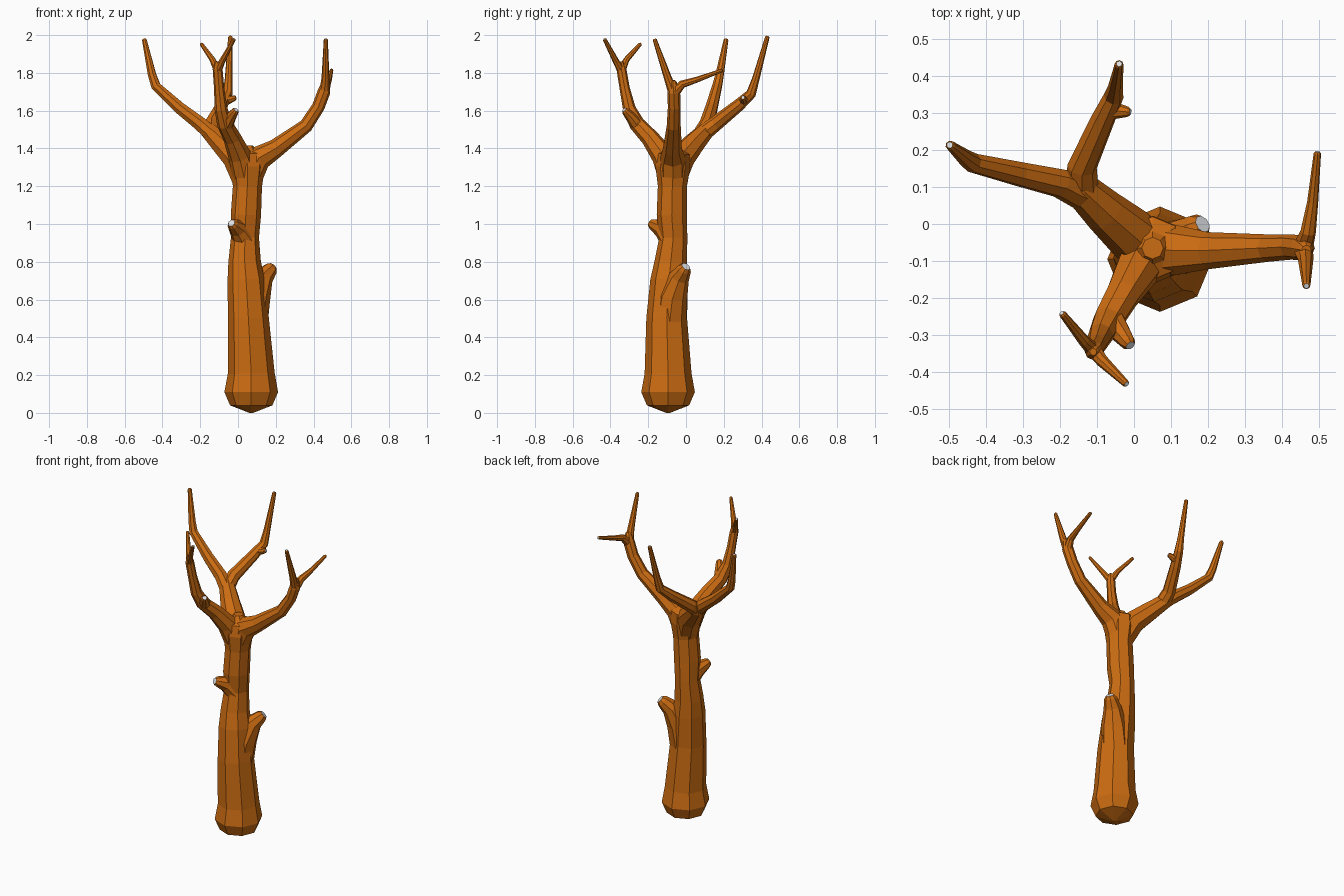
import bpy, bmesh, math
from mathutils import Vector


def material(name, color):
    m = bpy.data.materials.new(name)
    m.diffuse_color = color
    return m


BARK = material("bark", (0.60, 0.15, 0.006, 1))
CUT = material("cut_wood", (0.75, 0.77, 0.80, 1))


def limb(name, path, sides=8, cut_tip=True):
    """Faceted tapering tube through (x, y, z, radius) points with a bevelled tip."""
    pts = [Vector(p[:3]) for p in path]
    radii = [p[3] for p in path]
    # short bevel ring at the tip
    end = (pts[-1] - pts[-2]).normalized()
    r = radii[-1]
    pts.append(pts[-1].copy())
    pts[-2] = pts[-1] - end * r * 0.5
    radii.append(r * 0.65)

    bm = bmesh.new()
    rings, side, previous = [], None, None
    for i, p in enumerate(pts):
        a = (p - pts[i - 1]).normalized() if i else Vector()
        b = (pts[i + 1] - p).normalized() if i < len(pts) - 1 else Vector()
        t = (a + b).normalized()
        if side is None:
            ref = Vector((1, 0, 0)) if abs(t.x) < 0.8 else Vector((0, 1, 0))
            side = (ref - t * ref.dot(t)).normalized()
        else:
            side = previous.rotation_difference(t) @ side
            side = (side - t * side.dot(t)).normalized()
        previous = t
        up = t.cross(side)
        rings.append([bm.verts.new(p + radii[i] * (side * math.cos(k * math.tau / sides)
                                                   + up * math.sin(k * math.tau / sides)))
                      for k in range(sides)])
    for lo, hi in zip(rings, rings[1:]):
        for k in range(sides):
            n = (k + 1) % sides
            bm.faces.new((lo[k], lo[n], hi[n], hi[k]))
    bm.faces.new(rings[0][::-1])
    top = bm.faces.new(rings[-1])
    if cut_tip:
        top.material_index = 1
    bmesh.ops.recalc_face_normals(bm, faces=bm.faces)
    me = bpy.data.meshes.new(name)
    bm.to_mesh(me)
    bm.free()
    me.materials.append(BARK)
    me.materials.append(CUT)
    ob = bpy.data.objects.new(name, me)
    bpy.context.collection.objects.link(ob)
    return ob


# Trunk with swollen, rounded foot
limb("trunk", [
    (0.07, -0.095, 0.0, 0.01), (0.07, -0.095, 0.04, 0.112), (0.07, -0.095, 0.11, 0.142),
    (0.07, -0.095, 0.21, 0.124), (0.055, -0.102, 0.50, 0.108), (0.043, -0.09, 0.70, 0.099),
    (0.035, -0.08, 0.80, 0.086), (0.037, -0.067, 0.93, 0.074), (0.042, -0.075, 1.05, 0.080),
    (0.05, -0.072, 1.20, 0.077), (0.05, -0.07, 1.30, 0.092), (0.05, -0.065, 1.37, 0.085),
    (0.05, -0.065, 1.415, 0.045)], cut_tip=False)

# Sawn-off stubs on the trunk
limb("lower_stub", [
    (0.065, -0.09, 0.45, 0.090), (0.095, -0.07, 0.62, 0.078),
    (0.135, -0.035, 0.72, 0.054), (0.185, 0.0, 0.775, 0.038)])
limb("upper_stub", [
    (0.035, -0.08, 0.92, 0.065), (0.0, -0.125, 0.975, 0.05), (-0.035, -0.19, 1.005, 0.03)])

# Right limb and its two twigs
limb("right_limb", [
    (0.055, -0.07, 1.24, 0.072), (0.11, -0.07, 1.35, 0.068), (0.20, -0.072, 1.40, 0.050),
    (0.36, -0.065, 1.52, 0.037), (0.425, -0.062, 1.62, 0.034), (0.455, -0.065, 1.70, 0.034),
    (0.465, -0.07, 1.76, 0.020)], cut_tip=False)
limb("right_front_twig", [
    (0.455, -0.065, 1.69, 0.028), (0.463, -0.095, 1.77, 0.021), (0.465, -0.167, 1.98, 0.011)])
limb("right_back_twig", [
    (0.455, -0.065, 1.69, 0.028), (0.47, -0.02, 1.74, 0.021), (0.482, 0.06, 1.765, 0.015),
    (0.495, 0.195, 1.815, 0.010)])

# Rear left limb, splitting into two long branches
limb("rear_limb", [
    (0.045, -0.075, 1.22, 0.070), (-0.01, -0.025, 1.35, 0.072), (-0.08, 0.035, 1.42, 0.060),
    (-0.155, 0.105, 1.495, 0.046), (-0.18, 0.13, 1.53, 0.025)], cut_tip=False)
limb("left_branch", [
    (-0.11, 0.065, 1.45, 0.045), (-0.20, 0.11, 1.53, 0.040), (-0.31, 0.135, 1.615, 0.034),
    (-0.435, 0.165, 1.73, 0.027), (-0.455, 0.178, 1.79, 0.023), (-0.497, 0.213, 1.98, 0.013)])
limb("back_branch", [
    (-0.14, 0.085, 1.475, 0.045), (-0.14, 0.155, 1.53, 0.040), (-0.085, 0.28, 1.63, 0.033),
    (-0.055, 0.345, 1.69, 0.027), (-0.05, 0.37, 1.77, 0.020), (-0.04, 0.432, 1.995, 0.012)])
limb("back_branch_stub", [
    (-0.075, 0.305, 1.65, 0.026), (-0.04, 0.305, 1.66, 0.020), (-0.01, 0.302, 1.67, 0.014)])

# Front limb with a stub and two twigs
limb("front_limb", [
    (0.045, -0.07, 1.22, 0.068), (0.01, -0.12, 1.36, 0.062), (-0.03, -0.19, 1.455, 0.048),
    (-0.07, -0.26, 1.53, 0.042), (-0.09, -0.30, 1.61, 0.034), (-0.10, -0.325, 1.72, 0.027),
    (-0.108, -0.342, 1.82, 0.026), (-0.11, -0.345, 1.86, 0.015)], cut_tip=False)
limb("front_limb_stub", [
    (-0.06, -0.26, 1.525, 0.036), (-0.035, -0.295, 1.57, 0.028), (-0.01, -0.328, 1.605, 0.020)])
limb("front_left_twig", [
    (-0.107, -0.342, 1.81, 0.021), (-0.135, -0.315, 1.87, 0.016), (-0.195, -0.24, 1.955, 0.010)])
limb("front_right_twig", [
    (-0.107, -0.342, 1.81, 0.021), (-0.085, -0.37, 1.86, 0.017), (-0.02, -0.432, 1.98, 0.010)])
